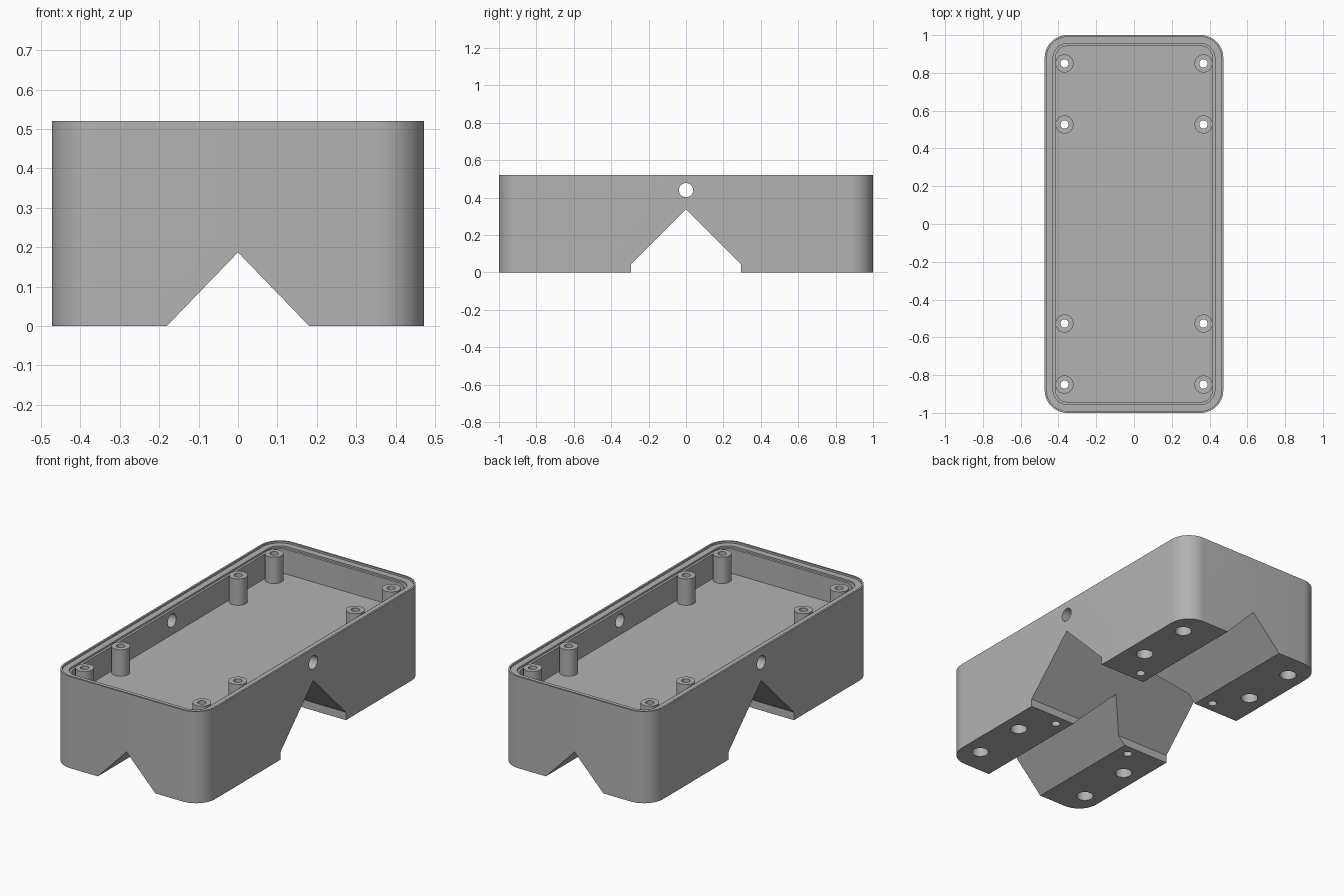
import bpy, bmesh
from math import pi, sin, cos, radians

W, L, H = 0.473, 1.0, 0.52      # half width, half length, height
FLOOR, LEDGE = 0.36, 0.51
BOSSES = [(sx * 0.368, sy * y) for sx in (-1, 1) for sy in (-1, 1) for y in (0.85, 0.527)]

if "Cube" in bpy.data.objects:
    bpy.data.objects.remove(bpy.data.objects["Cube"])

grey = bpy.data.materials.new("mid grey")
grey.use_nodes = True
grey.diffuse_color = (0.45, 0.45, 0.45, 1)
grey.node_tree.nodes["Principled BSDF"].inputs["Base Color"].default_value = (0.45, 0.45, 0.45, 1)


def prism(name, outline, vector):
    """Extrude a closed 3D outline along a vector."""
    bm = bmesh.new()
    face = bm.faces.new([bm.verts.new(p) for p in outline])
    res = bmesh.ops.extrude_face_region(bm, geom=[face])
    bmesh.ops.translate(bm, vec=vector, verts=[v for v in res["geom"] if isinstance(v, bmesh.types.BMVert)])
    bmesh.ops.recalc_face_normals(bm, faces=bm.faces)
    mesh = bpy.data.meshes.new(name)
    bm.to_mesh(mesh)
    bm.free()
    mesh.materials.append(grey)
    obj = bpy.data.objects.new(name, mesh)
    bpy.context.collection.objects.link(obj)
    return obj


def slab(name, inset, radius, z0, z1):
    """Rounded rectangle inset from the outer wall."""
    pts = []
    for i, (sx, sy) in enumerate([(1, 1), (-1, 1), (-1, -1), (1, -1)]):
        cx, cy = sx * (W - inset - radius), sy * (L - inset - radius)
        for k in range(13):
            a = i * pi / 2 + k * pi / 24
            pts.append((cx + radius * cos(a), cy + radius * sin(a), z0))
    return prism(name, pts, (0, 0, z1 - z0))


def rod(name, x, y, radius, z0, z1):
    ring = [(x + radius * cos(k * pi / 16), y + radius * sin(k * pi / 16), z0) for k in range(32)]
    return prism(name, ring, (0, 0, z1 - z0))


def combine(target, tool, operation):
    mod = target.modifiers.new(tool.name, "BOOLEAN")
    mod.operation, mod.solver, mod.object = operation, "EXACT", tool
    bpy.context.view_layer.objects.active = target
    bpy.ops.object.modifier_apply(modifier=mod.name)
    bpy.data.objects.remove(tool)


# Tray with lid ledge, inner step and cavity
body = slab("enclosure_body", 0, 0.12, 0, H)
for inset, radius, z0 in ((0.01, 0.11, LEDGE), (0.045, 0.075, LEDGE - 0.01), (0.058, 0.062, FLOOR)):
    combine(body, slab("recess", inset, radius, z0, H + 0.1), "DIFFERENCE")

# Crossing vee grooves underneath
long_vee = [(-0.2, -1.1, -0.02), (0.2, -1.1, -0.02), (0, -1.1, 0.187)]
combine(body, prism("long_vee", long_vee, (0, 2.2, 0)), "DIFFERENCE")
cross_vee = [(-0.6, y, z) for y, z in ((-0.293, -0.1), (0.293, -0.1), (0.293, 0.045), (0, 0.338), (-0.293, 0.045))]
combine(body, prism("cross_vee", cross_vee, (1.2, 0, 0)), "DIFFERENCE")

# Screw bosses with counterbored through holes
for x, y in BOSSES:
    combine(body, rod("boss", x, y, 0.048, FLOOR - 0.02, LEDGE), "UNION")
for x, y in BOSSES:
    combine(body, rod("screw_hole", x, y, 0.022, -0.1, H + 0.1), "DIFFERENCE")
    combine(body, rod("counterbore", x, y, 0.045, -0.1, 0.26), "DIFFERENCE")

# Small blind holes in the feet
for sx in (-1, 1):
    for sy in (-1, 1):
        combine(body, rod("foot_hole", sx * 0.252, sy * 0.355, 0.024, -0.1, 0.1), "DIFFERENCE")

# Cable hole through both long walls
ring = [(-0.6, 0.038 * cos(k * pi / 16), 0.44 + 0.038 * sin(k * pi / 16)) for k in range(32)]
combine(body, prism("cable_hole", ring, (1.2, 0, 0)), "DIFFERENCE")

bpy.ops.object.select_all(action="DESELECT")
body.select_set(True)
bpy.context.view_layer.objects.active = body
bpy.ops.object.shade_smooth_by_angle(angle=radians(30))
